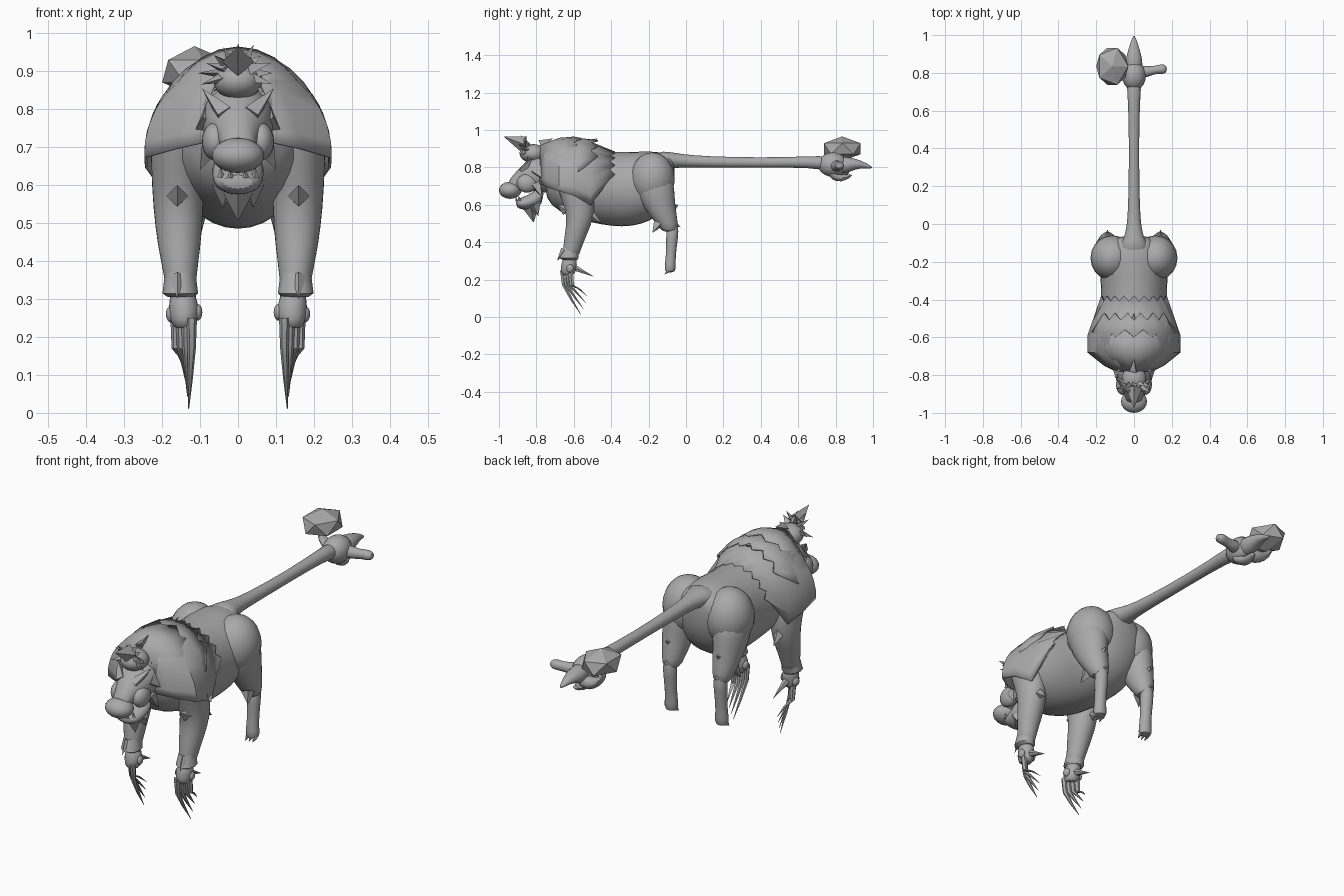
import bpy, bmesh, math, random
from mathutils import Vector

random.seed(4)
cube = bpy.data.objects.get("Cube")
if cube:
    bpy.data.objects.remove(cube, do_unlink=True)

grey = bpy.data.materials.new("plain grey")
grey.use_nodes = True
colour = (.4, .4, .4, 1)
grey.diffuse_color = colour
for node in grey.node_tree.nodes:
    if node.type == 'BSDF_PRINCIPLED':
        node.inputs["Base Color"].default_value = colour


def finish(name, bm, mirror=False, smooth=True, subsurf=0, thickness=0):
    """Turn a bmesh into a finished object."""
    bmesh.ops.recalc_face_normals(bm, faces=bm.faces[:])
    mesh = bpy.data.meshes.new(name)
    bm.to_mesh(mesh)
    bm.free()
    mesh.materials.append(grey)
    obj = bpy.data.objects.new(name, mesh)
    bpy.context.collection.objects.link(obj)
    if thickness:
        obj.modifiers.new("thickness", 'SOLIDIFY').thickness = thickness
    if subsurf:
        obj.modifiers.new("rounding", 'SUBSURF').levels = subsurf
        obj.modifiers["rounding"].render_levels = subsurf
    if mirror:
        obj.modifiers.new("mirror", 'MIRROR').use_clip = False
    if smooth:
        bpy.ops.object.select_all(action='DESELECT')
        obj.select_set(True)
        bpy.context.view_layer.objects.active = obj
        bpy.ops.object.shade_smooth_by_angle(angle=math.radians(40))
    return obj


def add_tube(bm, rings, axis, sides):
    """Rings are (x, y, z, first radius, second radius) across the axis."""
    u, v = {'x': ((0, 1, 0), (0, 0, 1)), 'y': ((1, 0, 0), (0, 0, 1)),
            'z': ((1, 0, 0), (0, 1, 0))}[axis]
    u, v = Vector(u), Vector(v)
    loops = []
    for x, y, z, a, b in rings:
        angles = [math.tau * k / sides for k in range(sides)]
        loops.append([bm.verts.new(Vector((x, y, z)) + u * a * math.cos(t) + v * b * math.sin(t))
                      for t in angles])
    for low, high in zip(loops, loops[1:]):
        for k in range(sides):
            n = (k + 1) % sides
            bm.faces.new((low[k], low[n], high[n], high[k]))
    bm.faces.new(loops[0])
    bm.faces.new(loops[-1])


def tube(name, rings, axis, sides=16, mirror=False, subsurf=1):
    bm = bmesh.new()
    add_tube(bm, rings, axis, sides)
    return finish(name, bm, mirror, subsurf=subsurf)


def ball(name, centre, radii, mirror=False, faceted=False):
    bm = bmesh.new()
    if faceted:
        bmesh.ops.create_icosphere(bm, subdivisions=1, radius=1)
    else:
        bmesh.ops.create_uvsphere(bm, u_segments=20, v_segments=12, radius=1)
    bmesh.ops.scale(bm, vec=radii, verts=bm.verts)
    bmesh.ops.translate(bm, vec=centre, verts=bm.verts)
    return finish(name, bm, mirror, smooth=not faceted)


def spikes(name, items, sides=4, mirror=False):
    """Straight pointed tufts, each a (base, tip, radius)."""
    bm = bmesh.new()
    for base, tip, radius in items:
        base, tip = Vector(base), Vector(tip)
        turn = (tip - base).to_track_quat('Z', 'Y')
        ring = [bm.verts.new(base + turn @ Vector((radius * math.cos(math.tau * k / sides),
                                                  radius * math.sin(math.tau * k / sides), 0)))
                for k in range(sides)]
        point = bm.verts.new(tip)
        bm.faces.new(ring)
        for k in range(sides):
            bm.faces.new((ring[k], ring[(k + 1) % sides], point))
    return finish(name, bm, mirror, smooth=False)


def cape(name, rings, jag, columns=18):
    """Fur sheet over the back: rings are (y, half width, height, end angle)."""
    bm = bmesh.new()
    grid = []
    for i, (y, w, h, end) in enumerate(rings):
        row = []
        for j in range(columns + 1):
            a = end * (2 * j / columns - 1)
            back = jag * (j % 2) if i == len(rings) - 1 else 0
            row.append(bm.verts.new((w * math.sin(a), y + back, .68 + h * math.cos(a))))
        grid.append(row)
    for low, high in zip(grid, grid[1:]):
        for j in range(columns):
            bm.faces.new((low[j], low[j + 1], high[j + 1], high[j]))
    return finish(name, bm, thickness=.008)


# Trunk with narrow waist and rounded rump
tube("body", [(0, -.76, .74, .09, .11), (0, -.68, .72, .17, .16), (0, -.58, .71, .19, .19),
              (0, -.46, .69, .18, .2), (0, -.34, .68, .175, .205), (0, -.24, .69, .19, .2),
              (0, -.15, .71, .18, .18), (0, -.09, .74, .13, .13), (0, -.06, .78, .06, .07)], 'y')

# Layered fur mantle
cape("mantle", [(-.79, .08, .2, 1.4), (-.75, .16, .235, 1.5), (-.68, .247, .25, 1.6),
                (-.59, .247, .262, 1.7), (-.51, .22, .258, 1.9), (-.41, .19, .205, 1.3)], .03)
cape("upper_mantle", [(-.78, .09, .23, 1.2), (-.68, .23, .265, 1.3), (-.57, .24, .277, 1.2),
                      (-.51, .215, .27, 1)], .04, 12)
cape("neck_mantle", [(-.78, .1, .24, 1), (-.68, .22, .278, 1), (-.6, .22, .285, .9)], .04, 8)

# Front arms, cuffs and hands
tube("front_arm", [(.15, -.62, .84, .06, .08), (.16, -.61, .75, .075, .1), (.16, -.58, .64, .07, .09),
                   (.157, -.56, .54, .068, .075), (.155, -.59, .44, .058, .06),
                   (.152, -.61, .36, .043, .048), (.15, -.62, .31, .04, .044)], 'z', mirror=True)
tube("wrist_cuff", [(.152, -.615, .37, .04, .045), (.152, -.625, .315, .047, .053),
                    (.15, -.62, .305, .035, .04)], 'z', 10, True, 0)
tube("hand", [(.148, -.62, .33, .03, .035), (.142, -.625, .28, .043, .045),
              (.142, -.63, .245, .038, .042), (.142, -.63, .22, .028, .03)], 'z', 12, True)
ball("knuckle", (.176, -.62, .26), (.014, .02, .022), True)
ball("inner_knuckle", (.107, -.625, .265), (.013, .02, .022), True)
spikes("elbow_tuft", [((.16, -.53, .56), (.17, -.45, .5), .035),
                      ((.16, -.64, .57), (.16, -.69, .6), .03),
                      ((.16, -.65, .36), (.16, -.69, .3), .02)], mirror=True)

# Long curved claws
bm = bmesh.new()
for k in range(4):
    x, y = .122 + .014 * k, -.66 + .014 * k
    tip_x, tip_y, tip_z = .13 + .003 * k, -.56 + .012 * k, .01 + .033 * k
    add_tube(bm, [(x, y, .25, .014, .015), (x, y + .008, .17, .011, .013),
                  ((x + tip_x) / 2, (y + tip_y) / 2, .09 + .02 * k, .007, .008),
                  (tip_x, tip_y, tip_z, .001, .001)], 'z', 6)
finish("front_claws", bm, True)
spikes("thumb_claw", [((.14, -.61, .27), (.14, -.49, .215), .02)], 6, True)

# Hind legs
ball("hip", (.115, -.18, .74), (.115, .12, .14), True)
tube("thigh", [(.13, -.18, .78, .09, .11), (.14, -.17, .68, .085, .11), (.14, -.14, .58, .07, .085),
               (.14, -.1, .5, .052, .06), (.14, -.085, .45, .04, .04)], 'z', mirror=True)
tube("shin", [(.14, -.07, .5, .035, .035), (.14, -.075, .42, .034, .033), (.14, -.08, .34, .028, .027),
              (.14, -.085, .28, .033, .03), (.14, -.085, .235, .036, .032)], 'z', 12, True)
spikes("hind_fur", [((.14, -.1, .57), (.14, -.04, .6), .04), ((.14, -.1, .52), (.14, -.03, .48), .04),
                    ((.16, -.15, .5), (.18, -.18, .45), .03)], mirror=True)
spikes("hind_toes", [((x, -.09, .25), (x, -.115, .228), .013) for x in (.12, .14, .16)], 6, True)

# Tail
tube("tail", [(0, -.16, .83, .1, .06), (0, -.09, .84, .06, .045), (0, -.02, .835, .038, .036),
              (0, .1, .83, .031, .03), (0, .4, .825, .026, .027), (0, .68, .83, .032, .03),
              (0, .76, .82, .045, .045)], 'y')

# Grasping hand at the tail end, holding a stone
ball("tail_palm", (0, .785, .815), (.063, .078, .065))
tube("tail_finger", [(0, .8, .81, .055, .06), (0, .88, .815, .045, .04),
                     (0, .93, .82, .03, .022), (0, 1, .798, .006, .007)], 'y', 10)
tube("tail_thumb", [(.02, .8, .81, .045, .04), (.09, .81, .805, .024, .025), (.13, .82, .81, .024, .025),
                    (.155, .82, .81, .03, .025), (.175, .82, .81, .015, .015)], 'x', 10)
tube("curled_finger", [(.01, .83, .79, .045, .045), (-.06, .84, .77, .035, .03),
                       (-.11, .84, .8, .03, .025), (-.14, .84, .84, .02, .02)], 'x', 10)
tube("lower_finger", [(0, .75, .8, .03, .03), (.01, .78, .76, .04, .03),
                      (0, .83, .735, .035, .018), (0, .89, .76, .01, .01)], 'y', 10)
ball("held_stone", (-.115, .835, .9), (.095, .115, .066), faceted=True)

# Head, muzzle and open mouth
tube("head", [(0, -.68, .76, .11, .11), (0, -.77, .77, .1, .105), (0, -.83, .765, .088, .09),
              (0, -.88, .74, .06, .07), (0, -.92, .715, .045, .05), (0, -.95, .695, .04, .035)], 'y')
ball("nose", (0, -.94, .678), (.069, .06, .046))
ball("cheek", (.06, -.85, .715), (.035, .055, .05), True)
tube("lower_jaw", [(0, -.76, .66, .075, .06), (0, -.82, .62, .068, .045), (0, -.88, .605, .063, .033),
                   (0, -.91, .61, .045, .02)], 'y')
spikes("beard", [((0, -.83, .59), (0, -.815, .505), .045), ((.035, -.81, .6), (.04, -.79, .54), .035),
                 ((-.035, -.81, .6), (-.04, -.79, .54), .035)])
spikes("teeth", [((.045, -.89, .62), (.045, -.895, .65), .01),
                 ((.02, -.905, .62), (.02, -.91, .642), .008)], mirror=True)
spikes("brow", [((.035, -.87, .785), (.095, -.82, .855), .028),
                ((.07, -.8, .78), (.115, -.76, .74), .035),
                ((.07, -.8, .71), (.1, -.77, .64), .035)], mirror=True)
tube("snout_bridge", [(0, -.84, .8, .035, .03), (0, -.89, .77, .03, .025),
                      (0, -.95, .7, .03, .025)], 'y', 8)

# Spiky crest and forward horn
ball("crown", (0, -.82, .875), (.065, .07, .05))
tufts = []
for k in range(16):
    a = math.tau * k / 16
    reach = random.uniform(.085, .11)
    out = Vector((math.cos(a), -.25 * math.sin(a), .75 * math.sin(a)))
    base = Vector((0, -.84 - .02 * (k % 2), .895)) + out * .035
    tufts.append((base, base + out * (reach - .035) + Vector((0, random.uniform(-.04, .05), 0)), .018))
spikes("crest", tufts, 3)
spikes("horn", [((0, -.87, .925), (0, -.975, .965), .042)])
spikes("back_tufts", [((0, y, .925), (0, y + .07, .955), .025) for y in (-.78, -.7, -.62, -.54)], 3)
